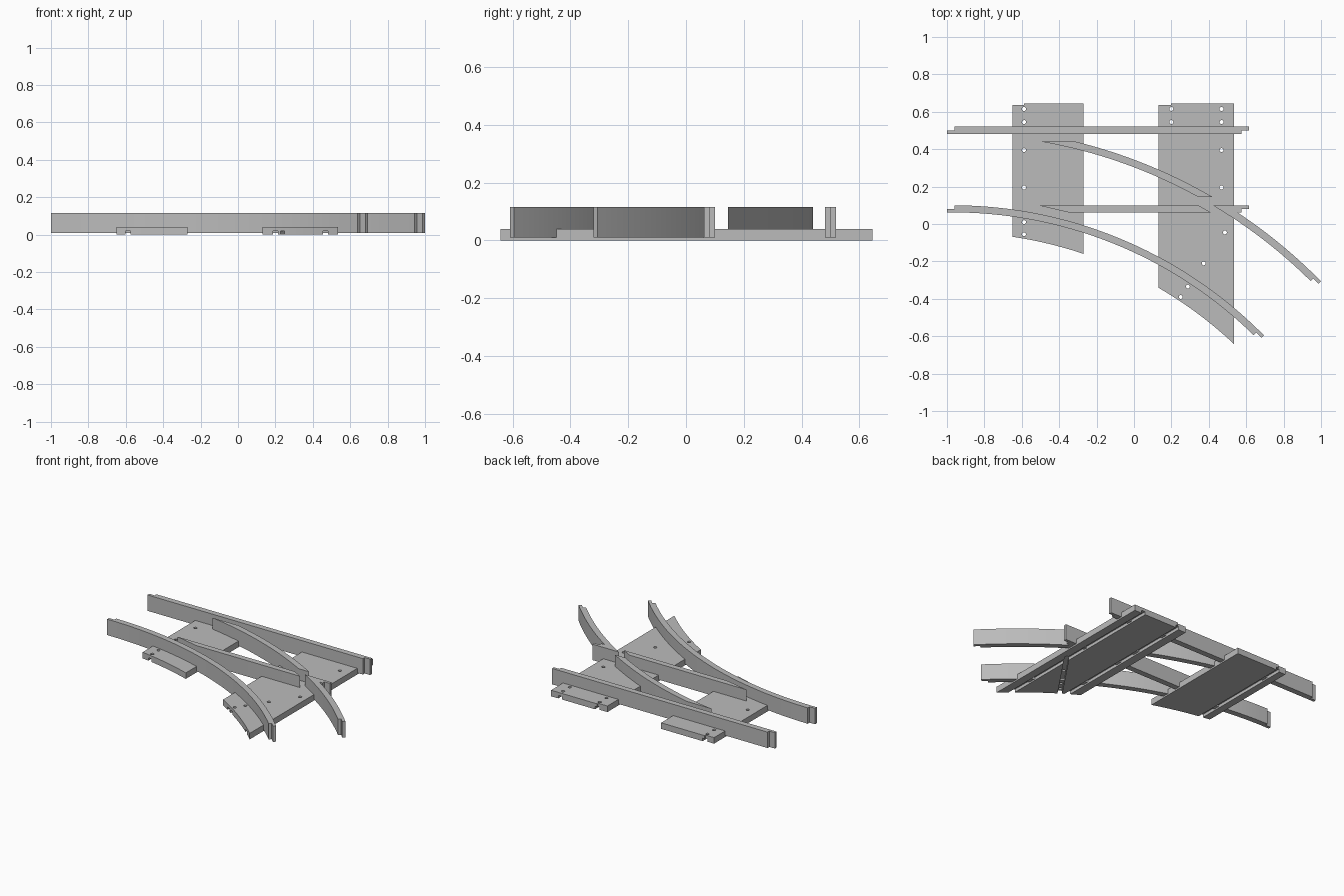
import bpy, bmesh, math
from mathutils import Matrix, Vector

cube = bpy.data.objects.get("Cube")
if cube:
    bpy.data.objects.remove(cube, do_unlink=True)

grey = bpy.data.materials.new("plain grey")
grey.use_nodes = True
grey.diffuse_color = (0.5, 0.5, 0.5, 1)
grey.node_tree.nodes["Principled BSDF"].inputs["Base Color"].default_value = (0.5, 0.5, 0.5, 1)

CX, CY = -0.97, -2.24            # shared centre of all curves
R_NEAR, R_FAR = 2.34, 2.76       # outer radii of the two curved rails
WIDTH, LAP = 0.038, 0.04         # rail thickness and lap joint length
RAIL_Z, PLATE_Z = (0.01, 0.115), (0, 0.04)


def polar(r, a):
    return (CX + r * math.sin(a), CY + r * math.cos(a))


def arc(r, a0, a1, n=32):
    return [polar(r, a0 + (a1 - a0) * i / n) for i in range(n + 1)]


def angle_at_y(r, y):
    return math.acos((y - CY) / r)


def angle_at_x(r, x):
    return math.asin((x - CX) / r)


def circle_x(r, y):
    return CX + math.sqrt(r * r - (y - CY) ** 2)


def make_object(name, bm):
    bmesh.ops.recalc_face_normals(bm, faces=bm.faces)
    mesh = bpy.data.meshes.new(name)
    bm.to_mesh(mesh)
    bm.free()
    mesh.materials.append(grey)
    obj = bpy.data.objects.new(name, mesh)
    bpy.context.collection.objects.link(obj)
    return obj


def activate(obj):
    bpy.ops.object.select_all(action='DESELECT')
    obj.select_set(True)
    bpy.context.view_layer.objects.active = obj


def slab(name, outline, z):
    """Extrude a flat outline between two heights."""
    bm = bmesh.new()
    face = bm.faces.new([bm.verts.new((x, y, z[0])) for x, y in outline])
    out = bmesh.ops.extrude_face_region(bm, geom=[face])
    top = [v for v in out["geom"] if isinstance(v, bmesh.types.BMVert)]
    bmesh.ops.translate(bm, verts=top, vec=(0, 0, z[1] - z[0]))
    obj = make_object(name, bm)
    activate(obj)
    bpy.ops.object.shade_smooth_by_angle(angle=math.radians(30))
    return obj


def end_lap(r, a):
    """Outer half of a curved rail runs on past its end angle."""
    b, mid = a + LAP / r, r - WIDTH / 2
    return [polar(r, b), polar(mid, b), polar(mid, a)]


# Straight outer rail with a half lap at both ends
Y = 0.52
slab("straight_stock_rail", [
    (-0.96, Y), (0.575 + LAP, Y), (0.575 + LAP, Y - WIDTH / 2), (0.575, Y - WIDTH / 2),
    (0.575, Y - WIDTH), (-1, Y - WIDTH), (-1, Y - WIDTH / 2), (-0.96, Y - WIDTH / 2)], RAIL_Z)

# Curved outer rail with a half lap at both ends
a0, a1 = angle_at_x(R_NEAR, -0.96), 0.7746
inner, mid = R_NEAR - WIDTH, R_NEAR - WIDTH / 2
start = angle_at_x(inner, -1)
slab("curved_stock_rail",
     arc(R_NEAR, a0, a1) + end_lap(R_NEAR, a1) + arc(inner, a1, start)
     + [polar(mid, start), polar(mid, a0)], RAIL_Z)

# Curved inner rail, tapered to a point at one end and cut square to y at the other
inner = R_FAR - WIDTH
slab("curved_switch_rail",
     arc(R_FAR, angle_at_y(R_FAR, 0.44), angle_at_y(R_FAR, 0.145))
     + arc(inner, angle_at_y(inner, 0.145), angle_at_y(inner, 0.44)), RAIL_Z)

# Straight inner rail, both ends cut along the curves beside it
Y = 0.10
taper, cut = R_NEAR + 0.044, 2.684
slab("straight_switch_rail", [
    (circle_x(taper, Y), Y), (circle_x(cut, Y), Y),
    (circle_x(cut, Y - WIDTH), Y - WIDTH), (circle_x(taper, Y - WIDTH), Y - WIDTH)], RAIL_Z)

# Crossing: curved leg and straight leg joined in a vee
a1 = 0.78
slab("crossing_curved_leg",
     arc(R_FAR, angle_at_y(R_FAR, Y), a1) + end_lap(R_FAR, a1)
     + arc(inner, a1, angle_at_y(inner, Y)), RAIL_Z)
root = R_FAR - WIDTH / 2
slab("crossing_straight_leg", [
    (circle_x(root, Y), Y), (0.575 + LAP, Y), (0.575 + LAP, Y - WIDTH / 2),
    (0.575, Y - WIDTH / 2), (0.575, Y - WIDTH), (circle_x(root, Y - WIDTH), Y - WIDTH)], RAIL_Z)


def cut_plate(plate, grooves, holes):
    """Cut wire grooves into the underside and drill holes through."""
    bm = bmesh.new()
    for p, q in grooves:
        p, q = Vector(p), Vector(q)
        d = q - p
        m = (Matrix.Translation(((p + q) / 2).to_3d())
             @ Matrix.Rotation(math.atan2(d.y, d.x), 4, 'Z')
             @ Matrix.Diagonal((d.length, 0.028, 0.04, 1)))
        bmesh.ops.create_cube(bm, size=1, matrix=m)
    for x, y in holes:
        bmesh.ops.create_cone(bm, cap_ends=True, segments=16, radius1=0.0105, radius2=0.0105,
                              depth=0.1, matrix=Matrix.Translation((x, y, 0.03)))
    cutter = make_object("plate_cutter", bm)
    cutter.hide_render = True
    mod = plate.modifiers.new("cuts", 'BOOLEAN')
    mod.operation, mod.solver, mod.object = 'DIFFERENCE', 'EXACT', cutter
    mod.use_self = True
    activate(plate)
    bpy.ops.object.modifier_apply(modifier=mod.name)
    bpy.data.objects.remove(cutter, do_unlink=True)


def plate_outline(x0, x1, step):
    r = 2.195
    return [(x0, 0.635), (step, 0.635), (step, 0.645), (x1, 0.645)] + arc(
        r, angle_at_x(r, x1), angle_at_x(r, x0), 12)


# Base plates with a curved front edge
hole_rows = [0.615, 0.545, 0.395, 0.195]
narrow = slab("narrow_base_plate", plate_outline(-0.65, -0.27, -0.588), PLATE_Z)
cut_plate(narrow, [((-0.588, -0.8), (-0.588, 0.8))],
          [(-0.588, y) for y in hole_rows + [0.01, -0.055]])

wide = slab("wide_base_plate", plate_outline(0.13, 0.535, 0.198), PLATE_Z)
near, far = Vector((0.25, -0.39)), Vector((0.486, -0.045))
diagonal = [near.lerp(far, t) for t in (0, 0.16, 0.52, 1)]
cut_plate(wide,
          [((x, -0.8), (x, 0.8)) for x in (0.2, 0.468)] + [(near.lerp(far, -0.3), far)],
          [(0.2, y) for y in hole_rows[:2]] + [(0.468, y) for y in hole_rows]
          + [tuple(p) for p in diagonal])
